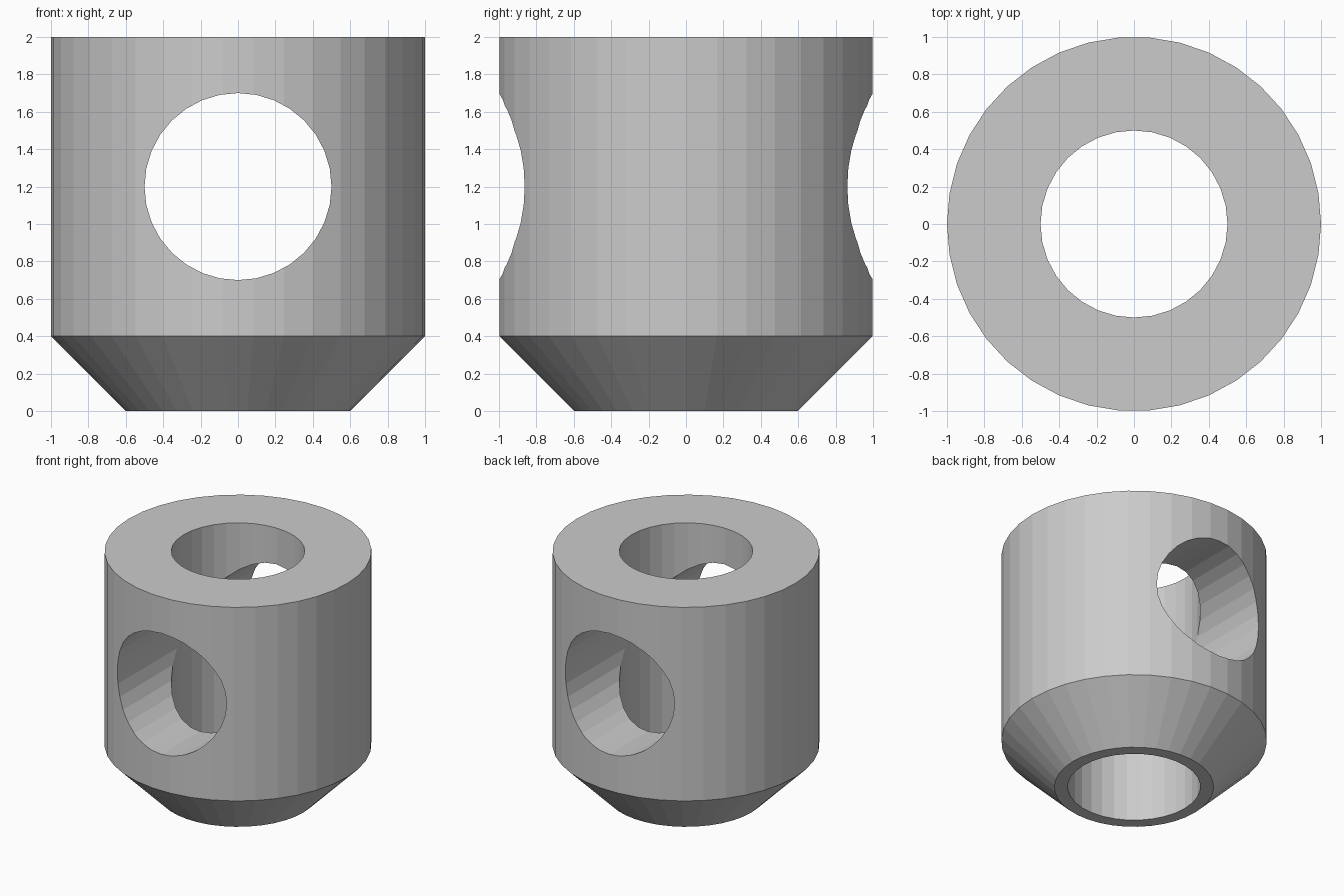
import bpy
import math
from mathutils import Matrix

default_cube = bpy.data.objects.get("Cube")
if default_cube:
    bpy.data.objects.remove(default_cube, do_unlink=True)

import bmesh

BODY_SIDES = 38
HOLE_SIDES = 32
HOLE_RADIUS = 0.5

# Single grey material
grey = bpy.data.materials.new("plain grey")
grey.use_nodes = True
colour = (0.6, 0.6, 0.6, 1)
grey.diffuse_color = colour
for node in grey.node_tree.nodes:
    if node.type == "BSDF_PRINCIPLED":
        node.inputs["Base Color"].default_value = colour


def stacked_solid(name, profile, sides, matrix=Matrix()):
    """Closed solid from (radius, height) rings joined by flat facets."""
    bm = bmesh.new()
    rings = []
    for radius, z in profile:
        angles = [math.tau * i / sides for i in range(sides)]
        rings.append([bm.verts.new((radius * math.cos(a), radius * math.sin(a), z))
                      for a in angles])
    for low, high in zip(rings, rings[1:]):
        for i in range(sides):
            j = (i + 1) % sides
            bm.faces.new((low[i], low[j], high[j], high[i]))
    bm.faces.new(rings[0][::-1])
    bm.faces.new(rings[-1])
    bm.transform(matrix)
    mesh = bpy.data.meshes.new(name)
    bm.to_mesh(mesh)
    bm.free()
    mesh.materials.append(grey)
    obj = bpy.data.objects.new(name, mesh)
    bpy.context.collection.objects.link(obj)
    return obj


# Cylindrical body with a tapered foot
body = stacked_solid("tapered_body", [(0.6, 0), (1, 0.4), (1, 2)], BODY_SIDES)

# Vertical bore and front-to-back cross hole
bore = stacked_solid("bore_cutter", [(HOLE_RADIUS, -0.3), (HOLE_RADIUS, 2.3)], HOLE_SIDES)
across = Matrix.Translation((0, 0, 1.2)) @ Matrix.Rotation(math.pi / 2, 4, "X")
cross = stacked_solid("cross_hole_cutter", [(HOLE_RADIUS, -1.3), (HOLE_RADIUS, 1.3)],
                      HOLE_SIDES, across)

bpy.context.view_layer.objects.active = body
for cutter in (bore, cross):
    cut = body.modifiers.new(cutter.name, "BOOLEAN")
    cut.operation = "DIFFERENCE"
    cut.solver = "EXACT"
    cut.object = cutter
    bpy.ops.object.modifier_apply(modifier=cut.name)
    bpy.data.objects.remove(cutter, do_unlink=True)
